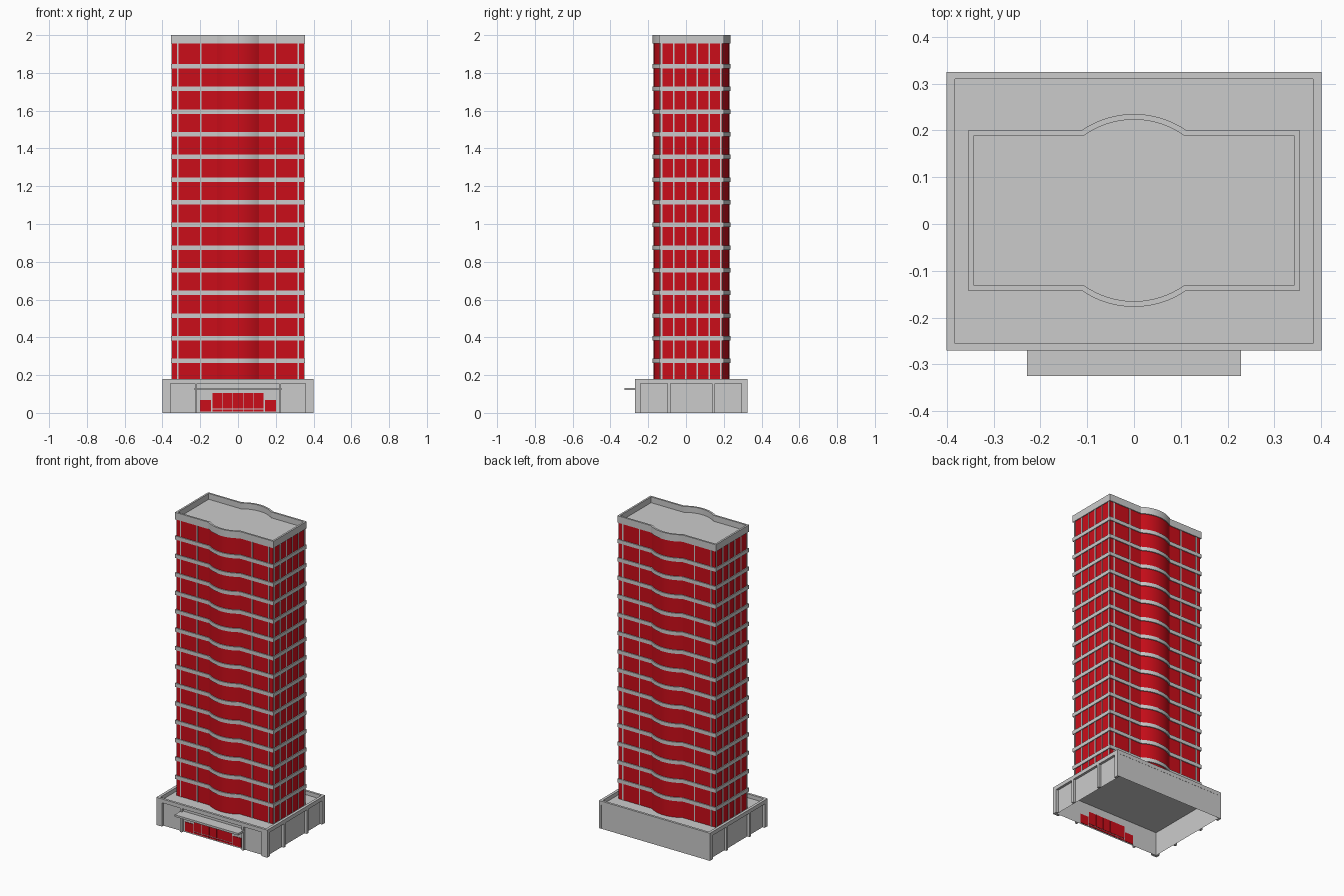
import bpy, bmesh, math

if "Cube" in bpy.data.objects:
    bpy.data.objects.remove(bpy.data.objects["Cube"])

CY = 0.029                 # tower centre in y
HW, HD = 0.355, 0.171      # tower half width and half depth
CHORD, RISE = 0.112, 0.035
R = (CHORD ** 2 + RISE ** 2) / (2 * RISE)
FLOOR, BAND = 0.12, 0.024

red = bpy.data.materials.new("red_glass")
red.diffuse_color = (0.6, 0.004, 0.01, 1)
red.use_nodes = True
red.node_tree.nodes["Principled BSDF"].inputs["Base Color"].default_value = red.diffuse_color


def finish(name, bm, mat=None, smooth=False):
    me = bpy.data.meshes.new(name)
    bm.to_mesh(me)
    bm.free()
    ob = bpy.data.objects.new(name, me)
    bpy.context.collection.objects.link(ob)
    if mat:
        me.materials.append(mat)
    if smooth:
        bpy.ops.object.select_all(action='DESELECT')
        ob.select_set(True)
        bpy.context.view_layer.objects.active = ob
        bpy.ops.object.shade_smooth_by_angle(angle=math.radians(25))
    return ob


def box(bm, x0, x1, y0, y1, z0, z1):
    vs = bmesh.ops.create_cube(bm, size=1)["verts"]
    for v in vs:
        v.co.x = x0 if v.co.x < 0 else x1
        v.co.y = y0 if v.co.y < 0 else y1
        v.co.z = z0 if v.co.z < 0 else z1


def loop_verts(bm, pts, z):
    return [bm.verts.new((x, y, z)) for x, y in pts]


def bridge(bm, a, b):
    n = len(a)
    for i in range(n):
        j = (i + 1) % n
        bm.faces.new((a[i], a[j], b[j], b[i]))


def ring(bm, outer, inner, z0, z1):
    o0, o1 = loop_verts(bm, outer, z0), loop_verts(bm, outer, z1)
    i0, i1 = loop_verts(bm, inner, z0), loop_verts(bm, inner, z1)
    for a, b in ((o0, o1), (o1, i1), (i1, i0), (i0, o0)):
        bridge(bm, a, b)


def outline(d, n=16):
    """Tower plan, inset by d: a rectangle with a bowed front and back."""
    yc, r = HD + RISE - R, R - d
    half = math.acos((HD - d - yc) / r)
    front = [(-HW + d, -HD + d)]
    for i in range(n + 1):
        a = -half + 2 * half * i / n
        front.append((r * math.sin(a), -yc - r * math.cos(a)))
    front.append((HW - d, -HD + d))
    pts = front + [(-x, -y) for x, y in front]
    return [(x, y + CY) for x, y in pts]


def rect(x, y0, y1):
    return [(-x, y0), (x, y0), (x, y1), (-x, y1)]


# tower glass
bm = bmesh.new()
glass = outline(0.006)
bridge(bm, loop_verts(bm, glass, 0.155), loop_verts(bm, glass, 1.96))
finish("tower_glass", bm, red, True)

# floor bands
bm = bmesh.new()
for i in range(14):
    z = 0.275 + i * FLOOR
    ring(bm, outline(0), outline(0.007), z - BAND / 2, z + BAND / 2)
finish("floor_bands", bm, None, True)

# parapet and roof
bm = bmesh.new()
ring(bm, outline(0), outline(0.012), 1.955, 2.0)
finish("tower_parapet", bm, None, True)
bm = bmesh.new()
bm.faces.new(loop_verts(bm, outline(0.011), 1.962))
finish("tower_roof", bm)

# window mullions
bm = bmesh.new()
w, e = 0.004, 0.003
for s in (-1, 1):
    for x in (-0.318, -0.198, 0.198, 0.318):
        ya, yb = sorted((CY + s * (HD - e), CY + s * (HD - 0.008)))
        box(bm, x - w, x + w, ya, yb, 0.155, 1.96)
    for k in range(6):
        y = CY + (k - 2.5) * 0.0625
        xa, xb = sorted((s * (HW - e), s * (HW - 0.008)))
        box(bm, xa, xb, y - w, y + w, 0.155, 1.96)
finish("window_mullions", bm)

# podium: open underneath, with a recessed flat roof
X, Y0, Y1, TOP, DECK, IN = 0.4, -0.27, 0.325, 0.18, 0.155, 0.016
bm = bmesh.new()
ring(bm, rect(X, Y0, Y1), rect(X - 0.018, Y0 + 0.015, Y1 - 0.015), DECK, TOP)
finish("podium_parapet", bm)
bm = bmesh.new()
bm.faces.new(loop_verts(bm, rect(X - 0.01, Y0 + 0.01, Y1 - 0.01), DECK))
finish("podium_roof", bm)
bm = bmesh.new()
wall = rect(X - IN, Y0 + IN, Y1 - 0.001)
bridge(bm, loop_verts(bm, wall, 0), loop_verts(bm, wall, DECK))
finish("podium_walls", bm)

# podium pilasters
bm = bmesh.new()
for s in (-1, 1):
    def pier(x0, x1, y0, y1, z1=DECK):
        xa, xb = sorted((s * x0, s * x1))
        box(bm, xa, xb, y0, y1, 0, z1)
    pier(0.358, X, Y0, Y0 + IN)
    pier(X - IN, X, Y0 + IN, Y0 + 0.03)
    pier(X - IN, X, Y1 - 0.03, Y1)
    pier(0.216, 0.228, Y0, Y0 + IN)
    for y in (-0.09, 0.145):
        pier(X - IN, X, y - 0.008, y + 0.008)
finish("podium_pilasters", bm)

# entrance canopy
bm = bmesh.new()
box(bm, -0.229, 0.229, -0.325, Y0 + IN, 0.12, 0.133)
finish("entrance_canopy", bm)

# entrance glazing
bm = bmesh.new()
yw = Y0 + IN
for k in range(5):
    x = (k - 2) * 0.055
    box(bm, x - 0.0262, x + 0.0262, yw - 0.003, yw + 0.003, 0.023, 0.105)
    box(bm, x - 0.0262, x + 0.0262, yw - 0.003, yw + 0.003, 0.008, 0.018)
for s in (-1, 1):
    x = s * 0.172
    box(bm, x - 0.03, x + 0.03, yw - 0.003, yw + 0.003, 0.008, 0.068)
finish("entrance_glass", bm, red)

# consistent outward normals on closed parts
for ob in bpy.data.objects:
    bm = bmesh.new()
    bm.from_mesh(ob.data)
    if "roof" in ob.name:
        if bm.faces[:] and bm.faces[:][0].normal.z < 0:
            bmesh.ops.reverse_faces(bm, faces=bm.faces[:])
    else:
        bmesh.ops.recalc_face_normals(bm, faces=bm.faces[:])
    bm.to_mesh(ob.data)
    bm.free()
